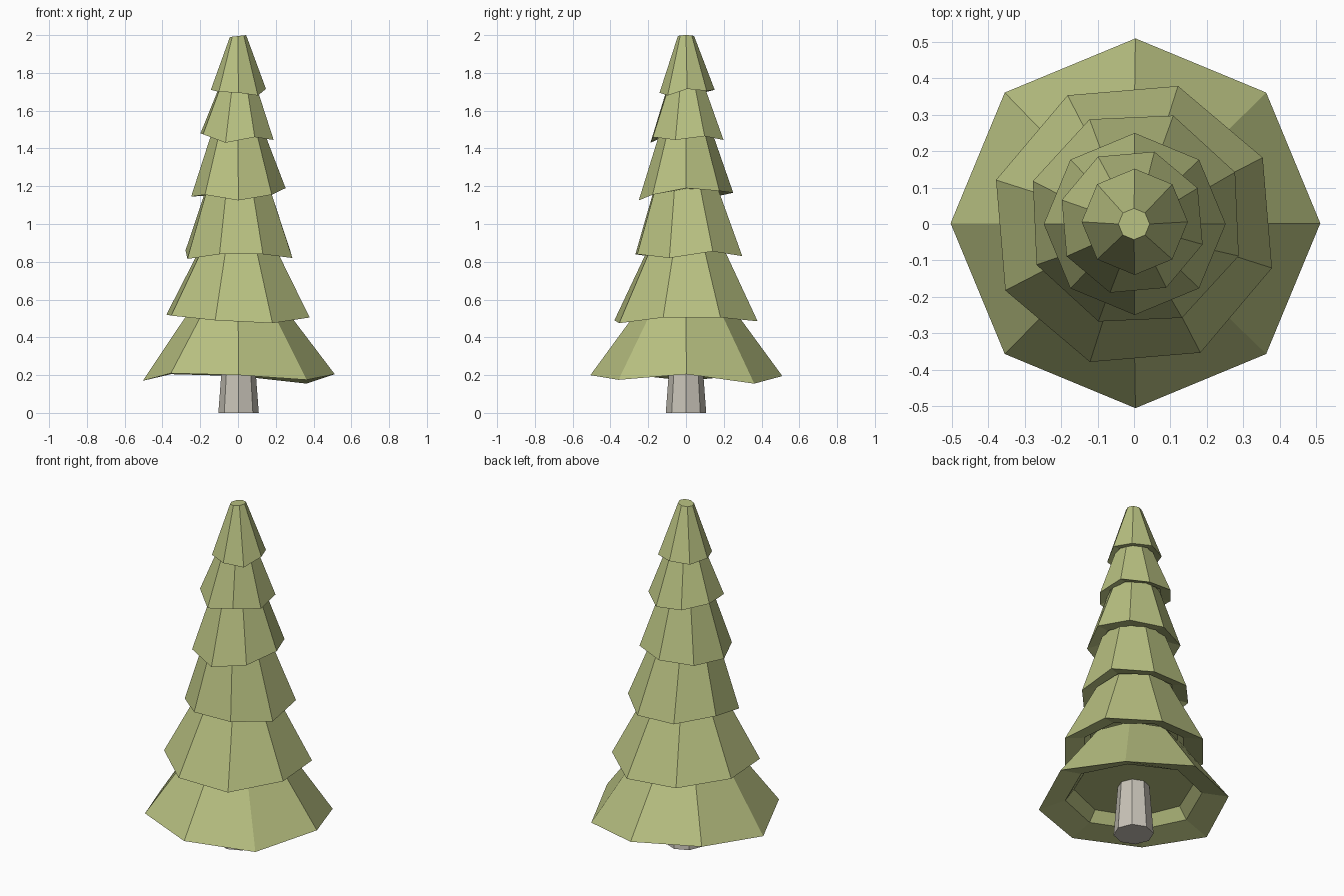
import bpy, bmesh
from math import cos, sin, radians, tau

if "Cube" in bpy.data.objects:
    bpy.data.objects.remove(bpy.data.objects["Cube"])

SIDES = 8


def material(name, color):
    m = bpy.data.materials.new(name)
    m.diffuse_color = (*color, 1)
    m.use_nodes = True
    m.node_tree.nodes["Principled BSDF"].inputs["Base Color"].default_value = m.diffuse_color
    return m


def stacked_rings(name, rings, mat):
    """Flat-faced closed solid lofted through a list of point rings."""
    bm = bmesh.new()
    loops = [[bm.verts.new(p) for p in ring] for ring in rings]
    for a, b in zip(loops, loops[1:]):
        for i in range(SIDES):
            j = (i + 1) % SIDES
            bm.faces.new((a[i], a[j], b[j], b[i]))
    bm.faces.new(loops[0])
    bm.faces.new(loops[-1])
    bmesh.ops.recalc_face_normals(bm, faces=bm.faces)
    mesh = bpy.data.meshes.new(name)
    bm.to_mesh(mesh)
    bm.free()
    mesh.materials.append(mat)
    ob = bpy.data.objects.new(name, mesh)
    bpy.context.collection.objects.link(ob)
    return ob


def ring(r, zs, rot=0, cx=0, cy=0):
    if not isinstance(zs, (list, tuple)):
        zs = [zs] * SIDES
    return [(cx + r * cos(radians(rot) + tau * i / SIDES),
             cy + r * sin(radians(rot) + tau * i / SIDES), z)
            for i, z in enumerate(zs)]


green = material("foliage", (0.48, 0.53, 0.22))
bark = material("bark", (0.58, 0.55, 0.48))

# Trunk: tapered octagon running up into the lowest tier
stacked_rings("trunk", [ring(0.107, 0, cx=0.003), ring(0.083, 0.32, cx=0.003)], bark)

# Foliage tiers: rim radius, rotation, rim centre, top radius, top height, uneven rim heights
tiers = [
    (0.508, 0, (0.004, 0.002), 0.25, 0.55,
     [.205, .155, .195, .205, .17, .21, .20, .175]),
    (0.398, 27.3, (0.0, 0.0), 0.205, 0.88,
     [.505, .485, .50, .52, .515, .49, .475, .505]),
    (0.301, 25, (0.005, 0.015), 0.175, 1.20,
     [.855, .83, .835, .86, .815, .84, .84, .82]),
    (0.250, 0, (0.002, 0.0), 0.137, 1.49,
     [1.19, 1.175, 1.165, 1.15, 1.145, 1.155, 1.125, 1.155]),
    (0.203, 27.5, (-0.005, 0.005), 0.098, 1.74,
     [1.465, 1.445, 1.46, 1.48, 1.475, 1.43, 1.46, 1.445]),
    (0.146, 0, (0.002, 0.006), 0.043, 1.995,
     [1.715, 1.705, 1.71, 1.70, 1.71, 1.70, 1.695, 1.68]),
]
for n, (r, rot, (cx, cy), top_r, top_z, rim) in enumerate(tiers, 1):
    mean = sum(rim) / SIDES
    top = top_z if n < 6 else [2.0 - 0.005 * (1 - cos(tau * i / SIDES)) for i in range(SIDES)]
    lip = [mean + 0.08 * r + 0.3 * (z - mean) for z in rim]
    stacked_rings(f"foliage_tier_{n}", [
        ring(top_r, top, rot),                              # top
        ring(r, rim, rot, cx, cy),                          # outer rim
        ring(r * 0.72, lip, rot, cx, cy),                   # underside lip
        ring(r * 0.63, mean + 0.2 * r, rot, cx, cy),        # recess ceiling
    ], green)
